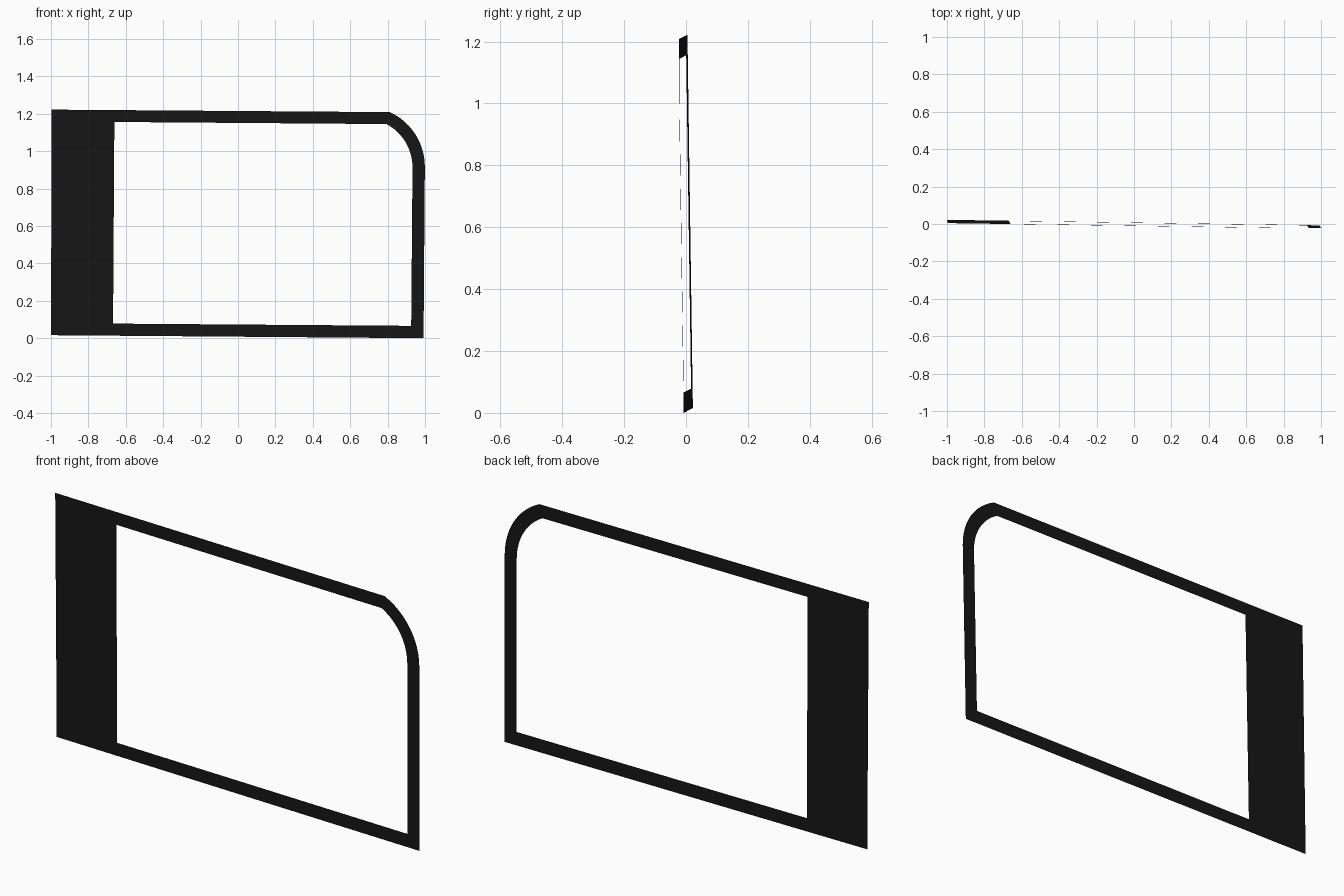
import bpy, bmesh
from math import sin, cos, radians

if "Cube" in bpy.data.objects:
    bpy.data.objects.remove(bpy.data.objects["Cube"])

ARC_STEPS = 12


def place(x, z):
    # the pane is a flat sheet, turned and leaned very slightly
    return (x, 0.0075 - 0.015 * x - 0.0145 * z, z)


def outline(top_left, centre, radius, sweep, bottom_right, bottom_left):
    # clockwise border with one rounded corner at the top right
    arc = []
    for i in range(ARC_STEPS + 1):
        a = radians(sweep * (1 - i / ARC_STEPS))
        arc.append((centre[0] + radius * cos(a), centre[1] + radius * sin(a)))
    return [top_left] + arc + [bottom_right, bottom_left]


outer = outline((-0.996, 1.222), (0.678, 0.917), 0.321, 65.3, (0.992, 0.0), (-1.0, 0.016))
inner = outline((-0.661, 1.156), (0.670, 0.913), 0.263, 61.8, (0.926, 0.066), (-0.668, 0.078))

# window border: single sheet bridged between the two outlines
bm = bmesh.new()
vo = [bm.verts.new(place(*p)) for p in outer]
vi = [bm.verts.new(place(*p)) for p in inner]
n = len(vo)
for i in range(n):
    j = (i + 1) % n
    bm.faces.new((vo[i], vi[i], vi[j], vo[j]))
mesh = bpy.data.meshes.new("window_border")
bm.to_mesh(mesh)
bm.free()
border = bpy.data.objects.new("window_border", mesh)
bpy.context.collection.objects.link(border)

# black trim
mat = bpy.data.materials.new("black_trim")
mat.diffuse_color = (0.008, 0.008, 0.008, 1)
mat.use_nodes = True
mat.node_tree.nodes["Principled BSDF"].inputs["Base Color"].default_value = mat.diffuse_color
mesh.materials.append(mat)
